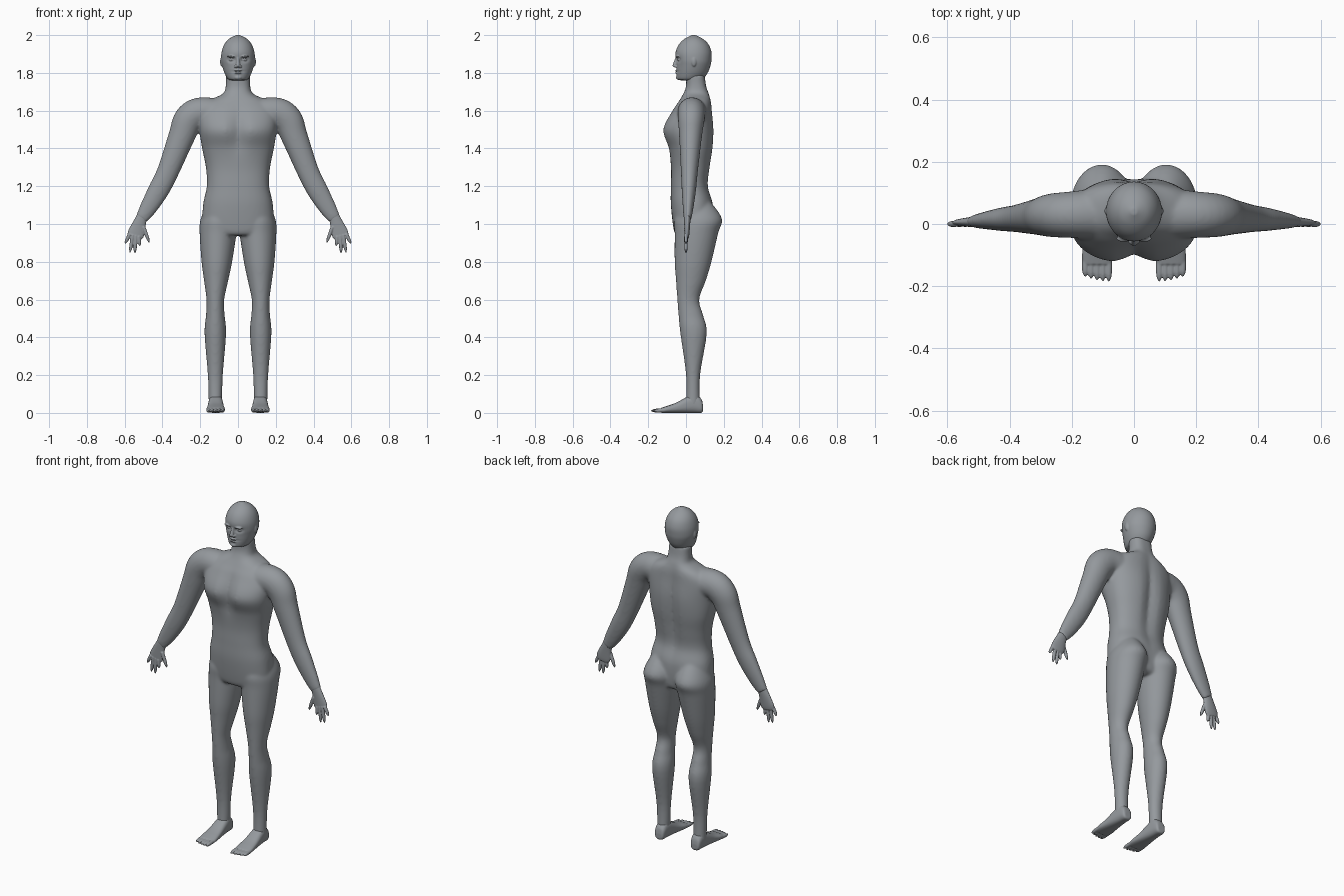
import bpy, bmesh
from math import cos, sin, pi, exp, copysign
from mathutils import Vector, Matrix

if "Cube" in bpy.data.objects:
    bpy.data.objects.remove(bpy.data.objects["Cube"], do_unlink=True)

skin = bpy.data.materials.new("matte grey")
skin.use_nodes = True
grey = (.3, .32, .34, 1)
skin.diffuse_color = grey
skin.node_tree.nodes["Principled BSDF"].inputs["Base Color"].default_value = grey


def refine(rows, steps=5):
    """Smooth spline through rows of numbers."""
    rows = [Vector(row) for row in rows]
    last = len(rows) - 1
    result = []
    for i in range(last):
        start, end = rows[i], rows[i + 1]
        leave = (end - rows[max(i - 1, 0)]) / 2
        arrive = (rows[min(i + 2, last)] - start) / 2
        for step in range(steps):
            t = step / steps
            blend = t * t * (3 - 2 * t)
            result.append(start.lerp(end, blend)
                          + leave * t * (1 - t) ** 2 - arrive * t * t * (1 - t))
    return result + [rows[last]]


def oval(centre, across, along, power=2, count=48):
    """Superellipse ring around a centre."""
    ring = []
    for k in range(count):
        c, s = cos(2 * pi * k / count), sin(2 * pi * k / count)
        ring.append(centre + across * copysign(abs(c) ** (2 / power), c)
                    + along * copysign(abs(s) ** (2 / power), s))
    return ring


def loft(bm, rings):
    """Closed surface through a list of rings."""
    loops = [[bm.verts.new(point) for point in ring] for ring in rings]
    for low, high in zip(loops, loops[1:]):
        for k in range(len(low)):
            bm.faces.new((low[k - 1], low[k], high[k], high[k - 1]))
    bm.faces.new(loops[0])
    bm.faces.new(loops[-1])


def stack(bm, rows, place, centre=0, power=2):
    """Rows of (station, half width, low side, high side); place maps to space."""
    rings = []
    for station, half, low, high in refine(rows):
        flat = oval(Vector((centre, (low + high) / 2)), Vector((half, 0)),
                    Vector((0, (high - low) / 2)), power)
        rings.append([place(point.x, point.y, station) for point in flat])
    loft(bm, rings)


def tube(bm, rows, flat):
    """Rows of (x, y, z, width, depth) swept along a path."""
    rows = refine(rows)
    path = [Vector(row[:3]) for row in rows]
    rings = []
    for i, row in enumerate(rows):
        tangent = path[min(i + 1, len(path) - 1)] - path[max(i - 1, 0)]
        rings.append(oval(path[i], tangent.cross(flat).normalized() * row[3], flat * row[4]))
    loft(bm, rings)


def limb(bm, rows, side=1):
    """Rows of (x, z, width, depth); thick parts sit further back."""
    tube(bm, [(side * x, depth * .4, z, width, depth) for x, z, width, depth in rows],
         Vector((0, 1, 0)))


def digit(bm, root, tip, radius, flat):
    """Finger or toe with a rounded tip."""
    rows = []
    for step in range(7):
        t = step / 6
        size = radius * (1 - .8 * t ** 6)
        rows.append((*Vector(root).lerp(Vector(tip), t), size, size))
    tube(bm, rows, flat)


def blob(bm, location, size):
    """Ellipsoid."""
    bmesh.ops.create_uvsphere(bm, u_segments=24, v_segments=16, radius=1,
                              matrix=Matrix.Translation(location) @ Matrix.Diagonal((*size, 1)))


def finish(bm, name, voxel, smooth, mirror=False):
    """Fuse overlapping volumes into one smooth skin."""
    bmesh.ops.recalc_face_normals(bm, faces=bm.faces)
    mesh = bpy.data.meshes.new(name)
    bm.to_mesh(mesh)
    bm.free()
    mesh.materials.append(skin)
    part = bpy.data.objects.new(name, mesh)
    bpy.context.scene.collection.objects.link(part)
    fuse = part.modifiers.new("fuse", "REMESH")
    fuse.mode = "VOXEL"
    fuse.voxel_size = voxel
    fuse.use_smooth_shade = True
    relax = part.modifiers.new("relax", "SMOOTH")
    relax.factor = .5
    relax.iterations = smooth
    if mirror:
        part.modifiers.new("mirror", "MIRROR").use_mirror_merge = False


def bump(distance, width):
    return exp(-(distance / width) ** 2)


# Torso and neck, with breastbone and spine grooves
def torso_point(x, y, z):
    if y < 0:
        y += .03 * bump(x, .04) * bump(z - 1.5, .1)
    elif y > .05:
        y -= .02 * bump(x, .035) * bump(z - 1.4, .25)
    return Vector((x, y, z))


body = bmesh.new()
torso = [(.94, .12, -.05, .11), (.97, .185, -.065, .14), (1.1, .185, -.08, .145),
         (1.2, .165, -.08, .12), (1.3, .17, -.08, .13), (1.4, .19, -.095, .145),
         (1.5, .205, -.127, .15), (1.6, .205, -.075, .14), (1.65, .16, -.04, .135),
         (1.69, .08, -.015, .125), (1.73, .065, 0, .11), (1.79, .064, 0, .1)]
stack(body, torso, torso_point, power=2.35)

# Legs lean inwards above the knee
leg = [(1.13, .05, -.02, .12), (1.03, .094, -.06, .19), (.95, .097, -.06, .17),
       (.8, .081, -.06, .135), (.7, .064, -.053, .105), (.6, .047, -.046, .07),
       (.52, .049, -.04, .09), (.42, .057, -.03, .11), (.2, .04, 0, .075), (.04, .035, 0, .075)]
arm = [(.08, 1.58, .08, .085), (.2, 1.59, .08, .075), (.262, 1.55, .08, .07),
       (.3, 1.46, .07, .06), (.37, 1.28, .058, .045), (.42, 1.18, .056, .038),
       (.475, 1.085, .046, .028), (.513, 1.025, .033, .02)]
for side in (-1, 1):
    stack(body, leg, lambda x, y, z: Vector((side * (x - .04 * max(z - .6, 0)), y, z)), .12)
    limb(body, arm, side)
finish(body, "body", .007, 12)

# Hands with four fanned fingers and a thumb
hand = bmesh.new()
limb(hand, [(.49, 1.06, .034, .018), (.513, 1.025, .031, .017),
            (.54, .95, .044, .013), (.546, .925, .036, .01)])
facing = Vector((0, 1, 0))
for i in range(4):
    digit(hand, (.525 + .016 * i, 0, .935 + .004 * i),
          (.52 + .026 * i, 0, .84 + .022 * (i - 1.4) ** 2), .0095, facing)
digit(hand, (.5, 0, .985), (.469, 0, .9), .0095, facing)
finish(hand, "hands", .003, 3, mirror=True)

# Feet, built from heel to toes
foot = bmesh.new()
sole = [(.09, .02, .01, .04), (.08, .03, 0, .075), (.04, .036, 0, .1),
        (-.05, .044, 0, .055), (-.1, .049, 0, .037), (-.13, .047, 0, .027)]
stack(foot, sole, lambda x, z, y: Vector((x, y, z)), .118, power=2.6)
for i in range(5):
    x = .081 + .019 * i
    digit(foot, (x, -.11, .015), (x, -.186 + .001 * i * i, .011), .0105, Vector((0, 0, 1)))
finish(foot, "feet", .0035, 3, mirror=True)


# Head with eye sockets and a mouth line
def head_point(x, y, z):
    if y < 0:
        y += .016 * bump(abs(x) - .034, .018) * bump(z - 1.87, .012)
        y += .006 * bump(x, .03) * bump(z - 1.807, .004)
    return Vector((x, y, z))


head = bmesh.new()
skull = [(1.761, .04, -.036, .06), (1.77, .056, -.047, .09), (1.8, .072, -.05, .115),
         (1.84, .085, -.05, .13), (1.87, .09, -.053, .135), (1.91, .087, -.055, .135),
         (1.95, .073, -.038, .12), (1.98, .048, -.008, .09), (2, .01, .03, .05)]
stack(head, skull, head_point)

# Nose, lips and chin
tube(head, [(0, -.045, 1.885, .007, .009), (0, -.053, 1.865, .008, .009),
            (0, -.06, 1.84, .012, .011), (0, -.057, 1.83, .01, .008)], facing)
for height in (1.8, 1.813):
    blob(head, (0, -.046, height), (.021, .012, .005))
blob(head, (0, -.04, 1.775), (.02, .014, .012))

# Eyes, brows, nostrils and ears
for side in (-1, 1):
    blob(head, (side * .033, -.034, 1.87), (.015, .012, .008))
    blob(head, (side * .033, -.046, 1.887), (.024, .012, .006))
    blob(head, (side * .011, -.055, 1.834), (.008, .01, .007))
    blob(head, (side * .086, .042, 1.86), (.009, .014, .026))
finish(head, "head", .0035, 3)
